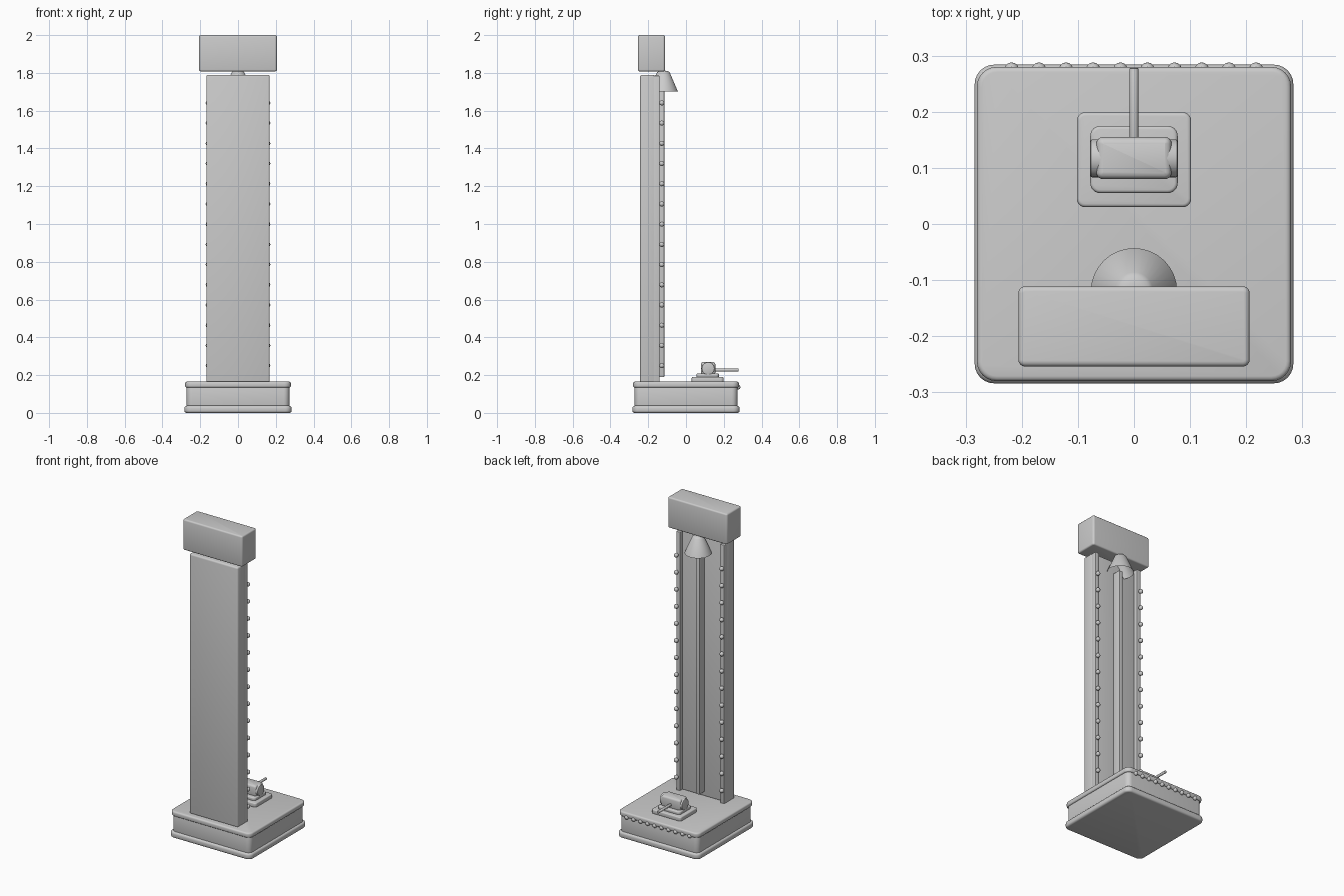
import bpy, bmesh, math
from mathutils import Matrix

if "Cube" in bpy.data.objects:
    bpy.data.objects.remove(bpy.data.objects["Cube"])

grey = bpy.data.materials.new("plain grey")
grey.diffuse_color = (0.6, 0.6, 0.6, 1)
grey.use_nodes = True
grey.node_tree.nodes["Principled BSDF"].inputs["Base Color"].default_value = grey.diffuse_color


def finish(name, bm):
    me = bpy.data.meshes.new(name)
    bmesh.ops.recalc_face_normals(bm, faces=bm.faces)
    bm.to_mesh(me)
    bm.free()
    ob = bpy.data.objects.new(name, me)
    bpy.context.collection.objects.link(ob)
    me.materials.append(grey)
    bpy.ops.object.select_all(action='DESELECT')
    ob.select_set(True)
    bpy.context.view_layer.objects.active = ob
    bpy.ops.object.shade_smooth_by_angle(angle=math.radians(40))
    return ob


def box(name, x, y, z, corner=0.0, edge=0.006):
    """Box from ranges: rounded upright corners, then softened edges."""
    bm = bmesh.new()
    bmesh.ops.create_cube(bm, size=1)
    for v in bm.verts:
        for i, (a, b) in enumerate((x, y, z)):
            v.co[i] = a if v.co[i] < 0 else b
    if corner:
        up = [e for e in bm.edges if abs(e.verts[0].co.z - e.verts[1].co.z) > 1e-4]
        bmesh.ops.bevel(bm, geom=up, offset=corner, segments=6, profile=0.5, affect='EDGES')
    if edge:
        sharp = [e for e in bm.edges if e.calc_face_angle(0) > 0.7]
        bmesh.ops.bevel(bm, geom=sharp, offset=edge, segments=3, profile=0.5, affect='EDGES')
    return finish(name, bm)


def rod(name, centre, r, length, axis, edge=0.0):
    bm = bmesh.new()
    rot = Matrix.Rotation(math.pi / 2, 4, 'Y' if axis == 'X' else 'X')
    bmesh.ops.create_cone(bm, cap_ends=True, segments=24, radius1=r, radius2=r,
                          depth=length, matrix=Matrix.Translation(centre) @ rot)
    if edge:
        sharp = [e for e in bm.edges if e.calc_face_angle(0) > 0.7]
        bmesh.ops.bevel(bm, geom=sharp, offset=edge, segments=2, profile=0.5, affect='EDGES')
    return finish(name, bm)


def bulbs(name, points, r):
    bm = bmesh.new()
    for p in points:
        bmesh.ops.create_uvsphere(bm, u_segments=14, v_segments=8, radius=r,
                                  matrix=Matrix.Translation(p))
    return finish(name, bm)


# Base
box("bottom_plinth", (-.284, .284), (-.284, .284), (0, .038), .035, .012)
box("base_body", (-.272, .272), (-.272, .272), (.03, .14), .03, .004)
box("base_top", (-.28, .28), (-.28, .28), (.134, .165), .035, .009)
bulbs("base_bulbs", [(-.218 + i * .0484, .275, .136) for i in range(10)], .013)

# Tower with side rails and centre track
box("tower_panel", (-.168, .168), (-.243, -.165), (.16, 1.79), 0, .01)
for s, side in ((-1, "left"), (1, "right")):
    xs = sorted((s * .14, s * .167))
    box(side + "_rail", xs, (-.175, -.14), (.16, 1.785), 0, .003)
    bulbs(side + "_rail_bulbs", [(s * .158, -.128, .25 + i * .107) for i in range(14)], .0135)
box("centre_track", (-.012, .012), (-.17, -.115), (.19, 1.71), 0, .002)

# Top sign block
box("top_block", (-.206, .206), (-.254, -.111), (1.808, 2.0), .012, .009)

# Bell: lathed open profile
profile = [(0, 1.812), (.015, 1.811), (.027, 1.808), (.034, 1.802), (.077, 1.702)]
bm = bmesh.new()
vs = [bm.verts.new((r, -.12, z)) for r, z in profile]
es = [bm.edges.new(p) for p in zip(vs, vs[1:])]
bmesh.ops.spin(bm, geom=vs + es, cent=(0, -.12, 0), axis=(0, 0, 1),
               angle=2 * math.pi, steps=32)
# spin about the bell's own axis
bmesh.ops.remove_doubles(bm, verts=bm.verts, dist=1e-5)
finish("bell", bm)

# Strike pad
box("pad_plate", (-.102, .102), (.03, .199), (.162, .19), .015, .006)
box("pad_top", (-.078, .078), (.055, .175), (.186, .208), .018, .006)

# Mallet lying on the pad
box("mallet_head", (-.067, .067), (.08, .155), (.2, .27), .012, .012)
rod("mallet_faces", (0, .117, .235), .034, .156, 'X', .004)
rod("mallet_handle", (0, .206, .227), .008, .144, 'Y', .002)
